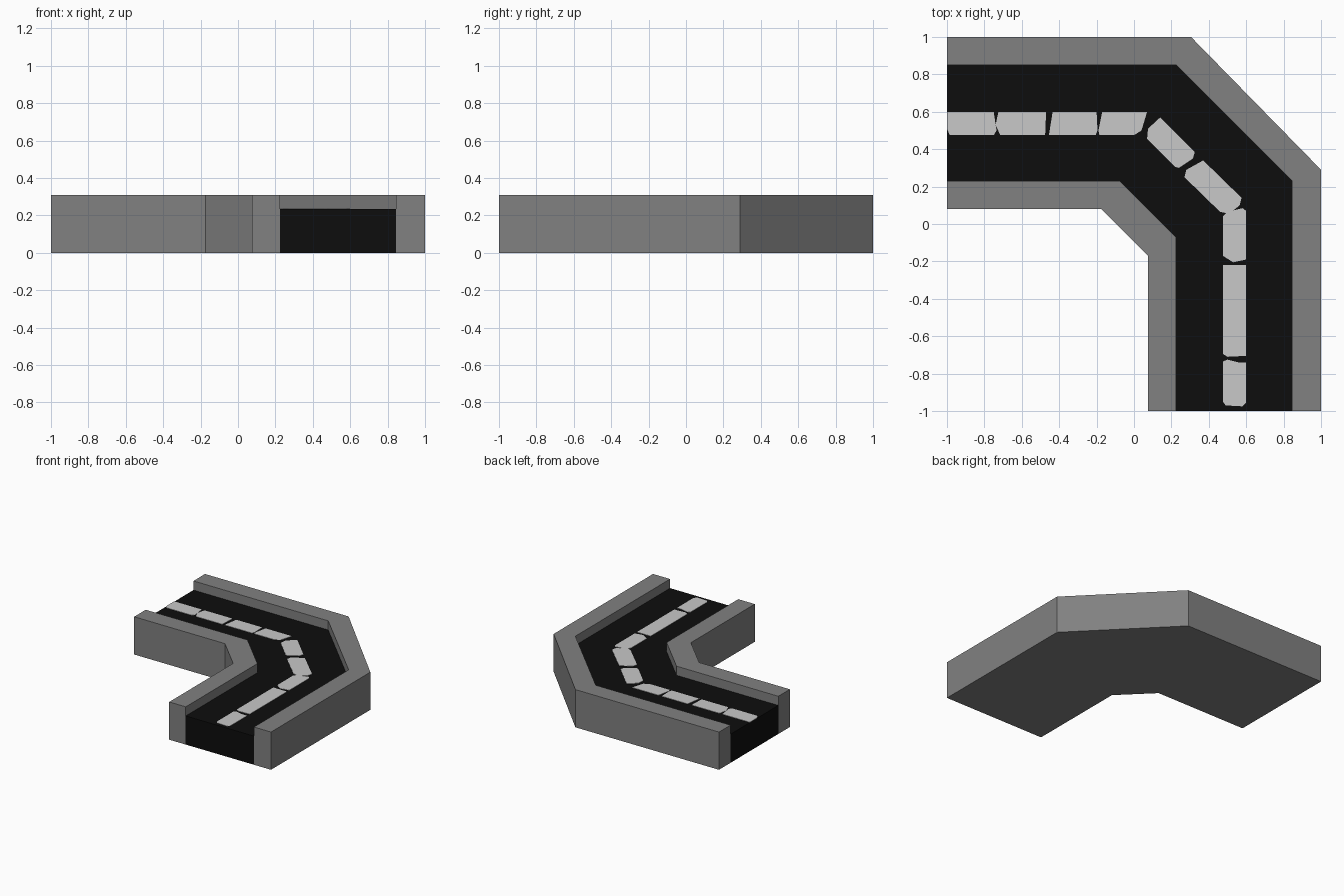
import bpy, bmesh

if "Cube" in bpy.data.objects:
    bpy.data.objects.remove(bpy.data.objects["Cube"])


def material(name, rgb):
    m = bpy.data.materials.new(name)
    m.diffuse_color = (*rgb, 1)
    m.use_nodes = True
    m.node_tree.nodes["Principled BSDF"].inputs["Base Color"].default_value = m.diffuse_color
    return m


GREY = material("kerb grey", (0.22, 0.22, 0.22))
BLACK = material("asphalt black", (0.004, 0.004, 0.004))
WHITE = material("marking white", (0.58, 0.58, 0.58))


def prism(name, outline, z0, z1, mats):
    """Extrude a flat outline; downward faces take the last material."""
    bm = bmesh.new()
    face = bm.faces.new([bm.verts.new((x, y, z0)) for x, y in outline])
    ext = bmesh.ops.extrude_face_region(bm, geom=[face], use_keep_orig=True)
    for v in ext["geom"]:
        if isinstance(v, bmesh.types.BMVert):
            v.co.z = z1
    bmesh.ops.recalc_face_normals(bm, faces=bm.faces)
    bm.normal_update()
    for f in bm.faces:
        f.material_index = len(mats) - 1 if f.normal.z < -0.5 else 0
    mesh = bpy.data.meshes.new(name)
    bm.to_mesh(mesh)
    bm.free()
    for m in mats:
        mesh.materials.append(m)
    ob = bpy.data.objects.new(name, mesh)
    bpy.context.collection.objects.link(ob)
    return ob


# Four bend lines running from the left end to the front end
def bend(y, x_corner, x, y_corner):
    return [(-1, y), (x_corner, y), (x, y_corner), (x, -1)]


outer = bend(1.0, 0.305, 1.0, 0.29)
road_out = bend(0.85, 0.225, 0.845, 0.23)
road_in = bend(0.23, -0.075, 0.225, -0.07)
inner = bend(0.08, -0.175, 0.075, -0.17)

ROAD_Z, KERB_Z = 0.235, 0.31
prism("outer_kerb", outer + road_out[::-1], 0, KERB_Z, [GREY])
prism("inner_kerb", road_in + inner[::-1], 0, KERB_Z, [GREY])
prism("road", road_out + road_in[::-1], 0, ROAD_Z, [BLACK, GREY])

# Worn centre line dashes as thin plates
a, b = 0.475, 0.60
dashes = [
    [(-0.985, a), (-0.75, a), (-0.735, 0.50), (-0.75, b), (-1, b), (-1, 0.51)],
    [(-0.715, a), (-0.475, a), (-0.47, b), (-0.725, b), (-0.74, 0.53)],
    [(-0.455, a), (-0.205, a), (-0.195, 0.50), (-0.2, b), (-0.435, b)],
    [(-0.185, a), (0.0, a), (0.04, 0.50), (0.07, b), (-0.17, b), (-0.19, 0.50)],
    [(0.07, 0.455), (0.22, 0.305), (0.24, 0.30), (0.315, 0.35), (0.325, 0.385),
     (0.14, 0.57), (0.075, 0.51)],
    [(0.27, 0.25), (0.46, 0.065), (0.51, 0.055), (0.565, 0.10), (0.575, 0.14),
     (0.37, 0.34), (0.28, 0.29)],
    [(a, 0.04), (a, -0.17), (0.53, -0.205), (b, -0.19), (b, 0.07),
     (0.58, 0.085), (0.5, 0.065)],
    [(a, -0.22), (a, -0.695), (0.50, -0.71), (b, -0.705), (b, -0.22)],
    [(a, -0.735), (a, -0.95), (0.49, -0.97), (0.58, -0.975), (b, -0.955),
     (b, -0.74), (0.56, -0.74), (0.50, -0.725)],
]
for i, d in enumerate(dashes, 1):
    prism(f"lane_dash_{i}", d, ROAD_Z - 0.001, ROAD_Z + 0.003, [WHITE])
